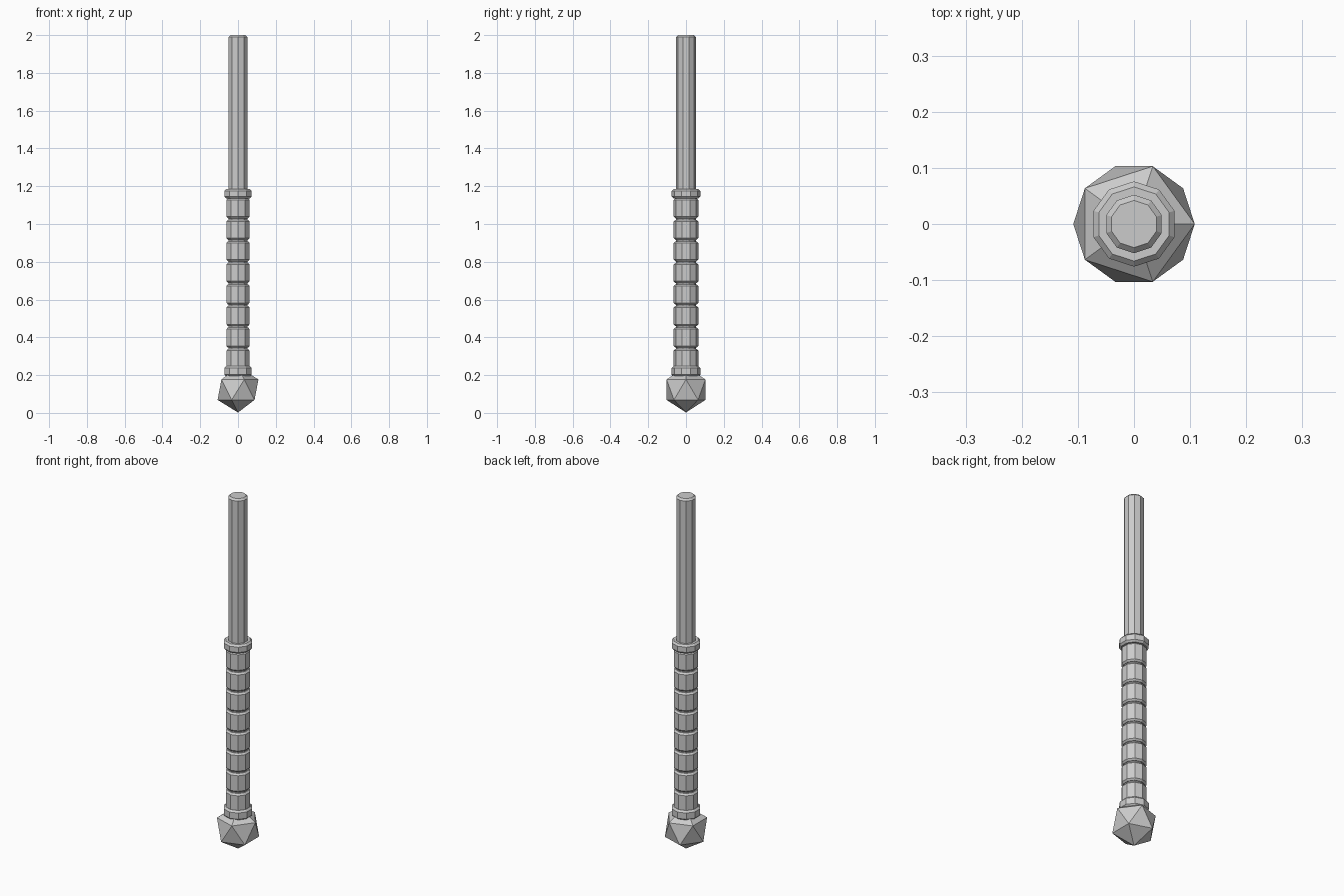
import bpy
import bmesh
from math import cos, sin, pi

if "Cube" in bpy.data.objects:
    bpy.data.objects.remove(bpy.data.objects["Cube"])

SIDES = 10


def add_object(name, bm):
    bmesh.ops.recalc_face_normals(bm, faces=bm.faces)
    mesh = bpy.data.meshes.new(name)
    bm.to_mesh(mesh)
    bm.free()
    obj = bpy.data.objects.new(name, mesh)
    bpy.context.collection.objects.link(obj)
    return obj


def rod(name, r, z0, z1, bevel):
    """Ten-sided upright cylinder with chamfered ends."""
    profile = [(r - bevel, z0), (r, z0 + bevel), (r, z1 - bevel), (r - bevel, z1)]
    bm = bmesh.new()
    rings = []
    for pr, z in profile:
        angles = [pi / 2 + 2 * pi * i / SIDES for i in range(SIDES)]
        rings.append([bm.verts.new((pr * cos(a), pr * sin(a), z)) for a in angles])
    for a, b in zip(rings, rings[1:]):
        for i in range(SIDES):
            j = (i + 1) % SIDES
            bm.faces.new((a[i], a[j], b[j], b[i]))
    bm.faces.new(rings[0])
    bm.faces.new(rings[-1])
    return add_object(name, bm)


# Long shaft running through the handle
rod("shaft", 0.052, 0.2, 2.0, 0.01)

# Stacked grip segments with narrow grooves between them
for k in range(8):
    z = 0.285 + 0.114 * k
    rod(f"grip_segment_{k + 1}", 0.065, z - 0.053, z + 0.053, 0.009)

# Collars at both ends of the grip
rod("lower_collar", 0.076, 0.192, 0.247, 0.01)
rod("upper_collar", 0.076, 1.135, 1.185, 0.01)

# Faceted pommel
bm = bmesh.new()
bmesh.ops.create_icosphere(bm, subdivisions=1, radius=0.121)
pommel = add_object("pommel", bm)
pommel.location.z = 0.123
